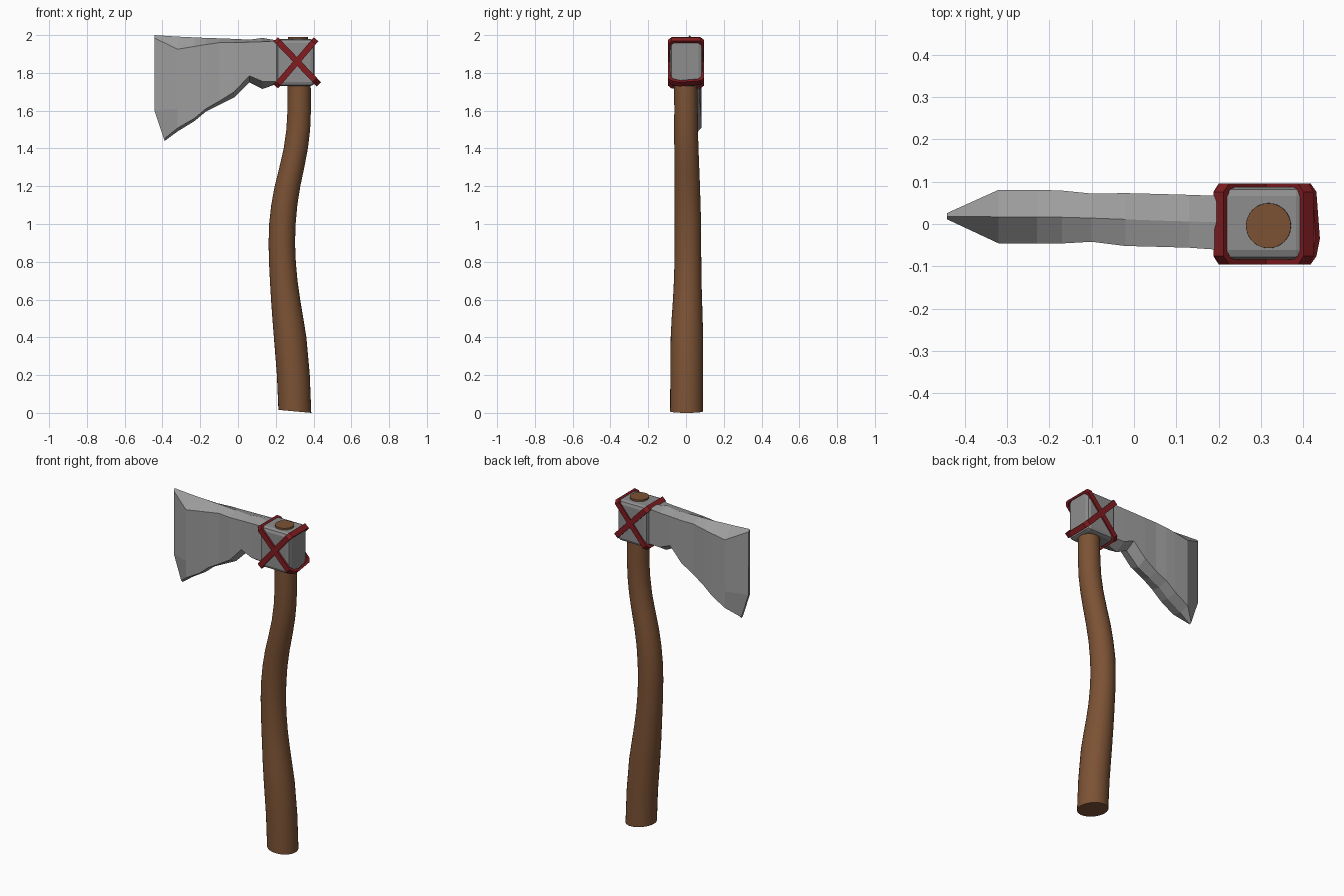
import bpy, bmesh
from math import cos, sin, pi, atan2
from mathutils import Vector

if "Cube" in bpy.data.objects:
    bpy.data.objects.remove(bpy.data.objects["Cube"])


def material(name, color):
    m = bpy.data.materials.new(name)
    m.diffuse_color = (*color, 1)
    m.use_nodes = True
    m.node_tree.nodes["Principled BSDF"].inputs["Base Color"].default_value = m.diffuse_color
    return m


def loft(name, rings, closed=False, mat=None):
    """Skin a list of equal-length point rings; cap the ends unless closed."""
    bm = bmesh.new()
    vs = [[bm.verts.new(p) for p in r] for r in rings]
    n, m = len(rings), len(rings[0])
    for i in range(n if closed else n - 1):
        a, b = vs[i], vs[(i + 1) % n]
        for j in range(m):
            k = (j + 1) % m
            bm.faces.new((a[j], a[k], b[k], b[j]))
    if not closed:
        bm.faces.new(vs[0])
        bm.faces.new(vs[-1])
    bmesh.ops.recalc_face_normals(bm, faces=bm.faces)
    me = bpy.data.meshes.new(name)
    bm.to_mesh(me)
    bm.free()
    ob = bpy.data.objects.new(name, me)
    bpy.context.collection.objects.link(ob)
    if mat:
        me.materials.append(mat)
    return ob


wood = material("wood", (0.20, 0.085, 0.035))
red = material("red_leather", (0.22, 0.012, 0.015))
steel = material("steel", (0.27, 0.27, 0.27))
blade_steel = material("blade_steel", (0.34, 0.34, 0.34))

# Handle: centre x, centre y, z, radius
path = [(0.301, 0.003, 0.008, 0.087), (0.293, 0.004, 0.2, 0.087), (0.276, 0.005, 0.4, 0.086),
        (0.264, 0.006, 0.5, 0.082), (0.252, 0.008, 0.6, 0.077), (0.242, 0.009, 0.7, 0.073),
        (0.235, 0.01, 0.8, 0.071), (0.232, 0.01, 0.9, 0.070), (0.235, 0.01, 1.0, 0.070),
        (0.245, 0.008, 1.1, 0.069), (0.262, 0.006, 1.2, 0.068), (0.285, 0.004, 1.3, 0.066),
        (0.306, 0.002, 1.4, 0.064), (0.319, 0, 1.5, 0.063), (0.324, 0, 1.6, 0.062),
        (0.324, -0.002, 1.74, 0.061), (0.318, -0.004, 1.99, 0.053)]
rings = []
for i, (x, y, z, r) in enumerate(path):
    tilt = -0.008 if i == 0 else 0
    rings.append([(x + r * cos(a), y + r * sin(a), z + tilt * cos(a))
                  for a in (2 * pi * k / 32 for k in range(32))])
handle = loft("handle", rings, mat=wood)
bpy.context.view_layer.objects.active = handle
handle.select_set(True)
bpy.ops.object.shade_smooth_by_angle()

# Socket block around the handle
bpy.ops.mesh.primitive_cube_add(size=1, location=(0.305, 0.002, 1.855))
block = bpy.context.object
block.name = "head_socket"
block.scale = (0.20, 0.172, 0.25)
bpy.ops.object.transform_apply(location=False, rotation=False, scale=True)
bev = block.modifiers.new("bevel", "BEVEL")
bev.width, bev.segments = 0.022, 2
block.data.materials.append(steel)

# Blade: x, top ridge, side top, side middle, side bottom, bottom ridge, y min, ridge y, y max
sections = [(-0.32, 1.992, 1.925, 1.61, 1.508, 1.49, -0.046, 0.017, 0.081),
            (-0.23, 1.988, 1.94, 1.66, 1.56, 1.545, -0.046, 0.017, 0.081),
            (-0.17, 1.985, 1.95, 1.70, 1.61, 1.595, -0.046, 0.016, 0.079),
            (-0.10, 1.983, 1.96, 1.73, 1.65, 1.63, -0.042, 0.014, 0.072),
            (-0.02, 1.98, 1.96, 1.77, 1.70, 1.67, -0.052, 0.011, 0.073),
            (0.06, 1.976, 1.963, 1.82, 1.785, 1.75, -0.054, 0.008, 0.071),
            (0.13, 1.985, 1.965, 1.81, 1.755, 1.715, -0.056, 0.006, 0.069),
            (0.215, 1.97, 1.97, 1.82, 1.755, 1.745, -0.062, 0.004, 0.066)]
e0, e1 = 0.011, 0.026
rings = [[(-0.442, 0.018, 2.0), (-0.442, e1, 1.985), (-0.442, e1, 1.6), (-0.392, e1, 1.45),
          (-0.388, 0.018, 1.44), (-0.392, e0, 1.45), (-0.442, e0, 1.6), (-0.442, e0, 1.985)]]
for x, t, st, sm, sb, b, y0, yc, y1 in sections:
    rings.append([(x, yc, t), (x, y1, st), (x, y1, sm), (x, y1, sb),
                  (x, yc, b), (x, y0, sb), (x, y0, sm), (x, y0, st)])
loft("blade", rings, mat=blade_steel)


# Crossed straps: flat bands looped diagonally around the socket
def strap(name, corner_a, corner_b, bulge):
    a, b = Vector(corner_a), Vector(corner_b)
    mid, half = (a + b) / 2, (b - a).length / 2
    u = (b - a).normalized()
    across = Vector((-u.z, 0, u.x)) * 0.016
    h, w, c, t = half, 0.096, 0.02, 0.013
    loop = [(h + bulge, -0.035), (h, w - c), (h - c, w), (c - h, w), (-h, w - c),
            (-h, c - w), (c - h, -w), (h - c, -w), (h, c - w)]
    rings = []
    for s, y in loop:
        outer = mid + u * s + Vector((0, y, 0))
        inner = mid + u * (s * (h - t) / h) + Vector((0, y * (w - t) / w, 0))
        rings.append([outer + across, outer - across, inner - across, inner + across])
    loft(name, rings, closed=True, mat=red)


strap("strap_rising", (0.2, 0, 1.728), (0.413, 0, 1.978), 0.0)
strap("strap_falling", (0.2, 0, 1.978), (0.42, 0, 1.748), 0.012)
